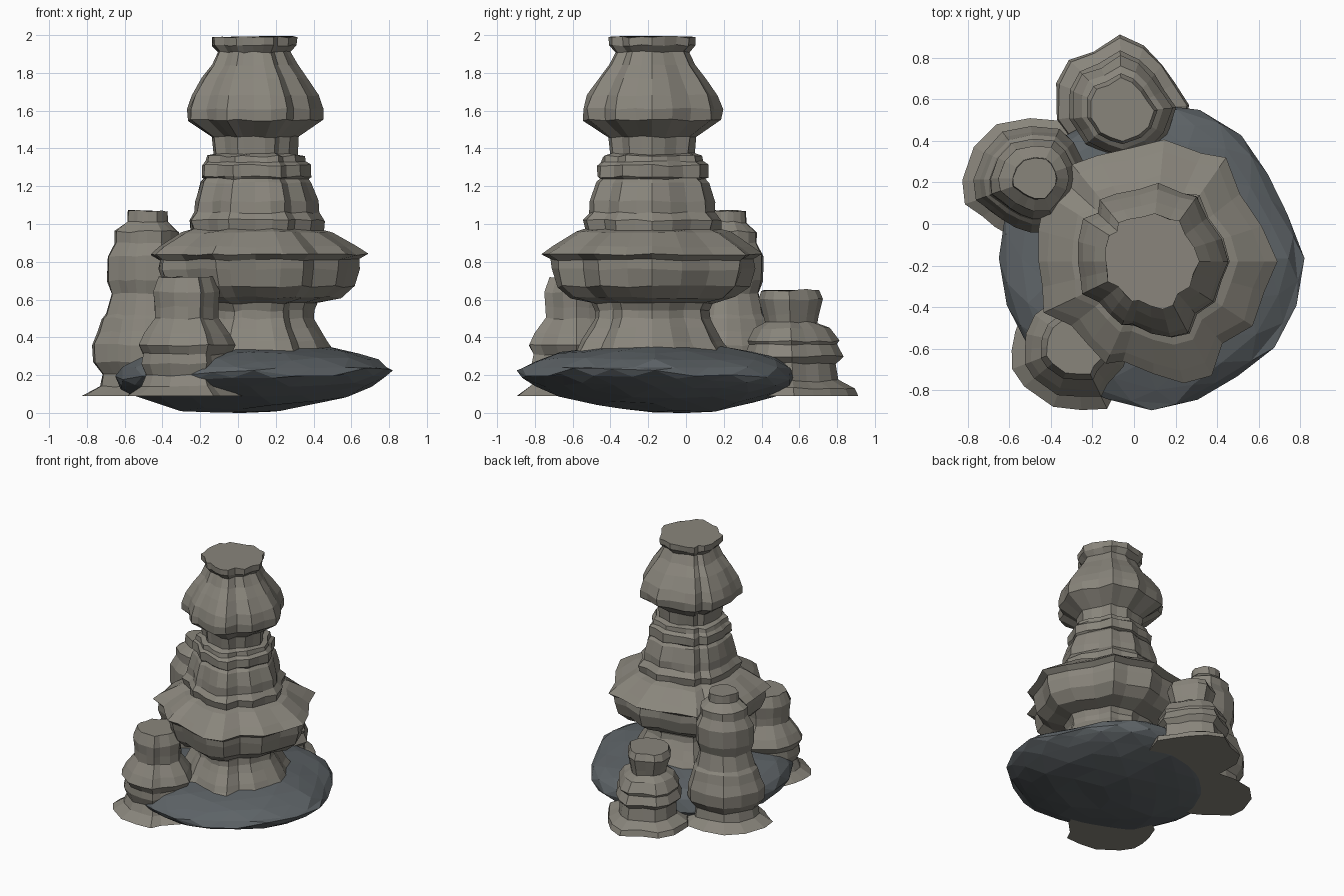
import bpy, bmesh, random
from math import cos, sin, radians, degrees, atan2, hypot
from mathutils import Vector, noise

random.seed(4)


def material(name, rgb):
    m = bpy.data.materials.new(name)
    m.diffuse_color = (*rgb, 1)
    return m


sandstone = material("sandstone", (0.25, 0.235, 0.2))
slate = material("slate", (0.11, 0.125, 0.135))


def finish(bm, name, mat):
    bmesh.ops.recalc_face_normals(bm, faces=bm.faces[:])
    me = bpy.data.meshes.new(name)
    bm.to_mesh(me)
    bm.free()
    me.materials.append(mat)
    ob = bpy.data.objects.new(name, me)
    bpy.context.collection.objects.link(ob)
    return ob


def spire(name, cx, cy, profile, outline, drift=(0, 0), jitter=0.015):
    """Stack of lobed rings: profile = (radius, z), outline = (degrees, factor)."""
    bm = bmesh.new()
    rings = []
    z0, z1 = profile[0][1], profile[-1][1]
    for r, z in profile:
        t = (z - z0) / (z1 - z0)
        ring = []
        for deg, f in outline:
            a = radians(deg)
            k = r * f * (1 + random.uniform(-jitter, jitter))
            dz = random.uniform(-0.006, 0.006) if z > 0.1 else 0
            ring.append(bm.verts.new((cx + drift[0] * t + k * cos(a),
                                      cy + drift[1] * t + k * sin(a), z + dz)))
        rings.append(ring)
    n = len(outline)
    for lo, hi in zip(rings, rings[1:]):
        for i in range(n):
            j = (i + 1) % n
            bm.faces.new((lo[i], lo[j], hi[j], hi[i]))
    bm.faces.new(rings[0][::-1])
    bm.faces.new(rings[-1])
    return finish(bm, name, sandstone)


# Dark flattened boulder under the tower: uneven rim, domed crown, conical keel
rim = [(-180, 0.735), (-143, 0.73), (-107, 0.71), (-83, 0.74), (-61, 0.69),
       (-37, 0.73), (0, 0.735), (26, 0.665), (44, 0.71), (62, 0.75),
       (80, 0.75), (120, 0.72), (167, 0.74), (180, 0.735)]


def rim_radius(x, y):
    d = degrees(atan2(y, x))
    for (a, ra), (b, rb) in zip(rim, rim[1:]):
        if a <= d <= b:
            return ra + (rb - ra) * (d - a) / (b - a)
    return rim[0][1]


bm = bmesh.new()
bmesh.ops.create_icosphere(bm, subdivisions=3, radius=1)
for v in bm.verts:
    p = v.co.copy()
    r = rim_radius(p.x, p.y)
    h = 1 + 0.2 * noise.noise(p * 3 + Vector((1, 8, 2)))
    if p.z > 0:
        z = 0.195 + 0.175 * p.z * h
    else:
        z = 0.195 - 0.195 * (-p.z) ** 1.25 * h + 0.03 * (p.x - p.y)
    v.co = (0.085 + p.x * r, -0.165 + p.y * r, z)
low = min(v.co.z for v in bm.verts)
for v in bm.verts:
    if v.co.z < 0.195:
        v.co.z = 0.195 + (v.co.z - 0.195) * 0.195 / (0.195 - low)
finish(bm, "base_boulder", slate)

# Main tower
spire("main_tower", 0.1, -0.18, [
    (0.45, 0.27), (0.40, 0.34), (0.375, 0.38), (0.33, 0.45), (0.305, 0.5),
    (0.3, 0.54), (0.32, 0.58), (0.44, 0.61), (0.51, 0.67), (0.54, 0.76),
    (0.54, 0.81), (0.585, 0.84), (0.53, 0.88), (0.41, 0.955),
    (0.36, 0.97), (0.37, 1.02), (0.335, 1.06), (0.33, 1.12), (0.3, 1.22),
    (0.28, 1.24), (0.295, 1.25), (0.295, 1.31), (0.27, 1.33), (0.265, 1.36),
    (0.225, 1.37), (0.235, 1.46), (0.365, 1.55), (0.37, 1.61), (0.345, 1.68),
    (0.285, 1.77), (0.23, 1.84), (0.195, 1.91), (0.228, 1.945), (0.23, 1.99)],
    [(0, 1.01), (18, 0.95), (38, 0.91), (55, 1.04), (66, 0.97), (85, 1.01),
     (100, 0.94), (118, 0.99), (130, 1.05), (138, 0.94), (148, 1.04),
     (165, 0.98), (180, 0.95), (193, 0.94), (205, 1.0), (218, 0.86),
     (232, 0.88), (245, 0.92), (253, 0.86), (270, 0.93), (284, 1.02),
     (297, 1.04), (310, 0.89), (327, 0.97), (345, 0.94)], (-0.02, 0))

# Three small spires around the boulder
spire("tall_side_spire", -0.48, 0.21, [
    (0.345, 0.09), (0.25, 0.14), (0.24, 0.21), (0.29, 0.27), (0.295, 0.36),
    (0.265, 0.43), (0.245, 0.5), (0.225, 0.52), (0.195, 0.63), (0.22, 0.7),
    (0.22, 0.83), (0.18, 0.9), (0.18, 0.96), (0.115, 1.01), (0.112, 1.07)],
    [(0, 0.87), (20, 0.86), (44, 0.89), (64, 0.93), (94, 0.87), (124, 0.94),
     (151, 0.95), (180, 1.0), (199, 1.02), (215, 0.89), (230, 0.85),
     (248, 0.84), (266, 0.87), (293, 0.94), (318, 0.84), (340, 0.87)],
    (0.01, 0.01))
spire("back_spire", -0.05, 0.56, [
    (0.35, 0.09), (0.34, 0.13), (0.25, 0.17), (0.24, 0.26), (0.28, 0.3),
    (0.25, 0.36), (0.26, 0.38), (0.215, 0.45), (0.15, 0.48), (0.16, 0.52),
    (0.185, 0.6), (0.165, 0.65)],
    [(2, 0.91), (25, 0.78), (48, 0.8), (72, 0.9), (93, 1.0), (118, 0.88),
     (139, 1.0), (160, 0.98), (190, 0.94), (207, 0.86), (223, 0.88),
     (247, 0.82), (270, 0.86), (305, 0.84), (330, 0.87)], (-0.005, -0.02))
spire("front_spire", -0.28, -0.58, [
    (0.355, 0.09), (0.27, 0.14), (0.24, 0.2), (0.265, 0.26), (0.255, 0.31),
    (0.285, 0.36), (0.25, 0.42), (0.185, 0.5), (0.185, 0.56), (0.195, 0.64),
    (0.16, 0.72)],
    [(0, 0.95), (25, 0.87), (50, 0.9), (75, 0.84), (100, 0.89), (125, 0.82),
     (144, 0.85), (168, 0.85), (185, 0.87), (201, 0.93), (219, 0.9),
     (250, 0.9), (275, 0.88), (296, 0.98), (309, 0.85), (335, 0.88)])
